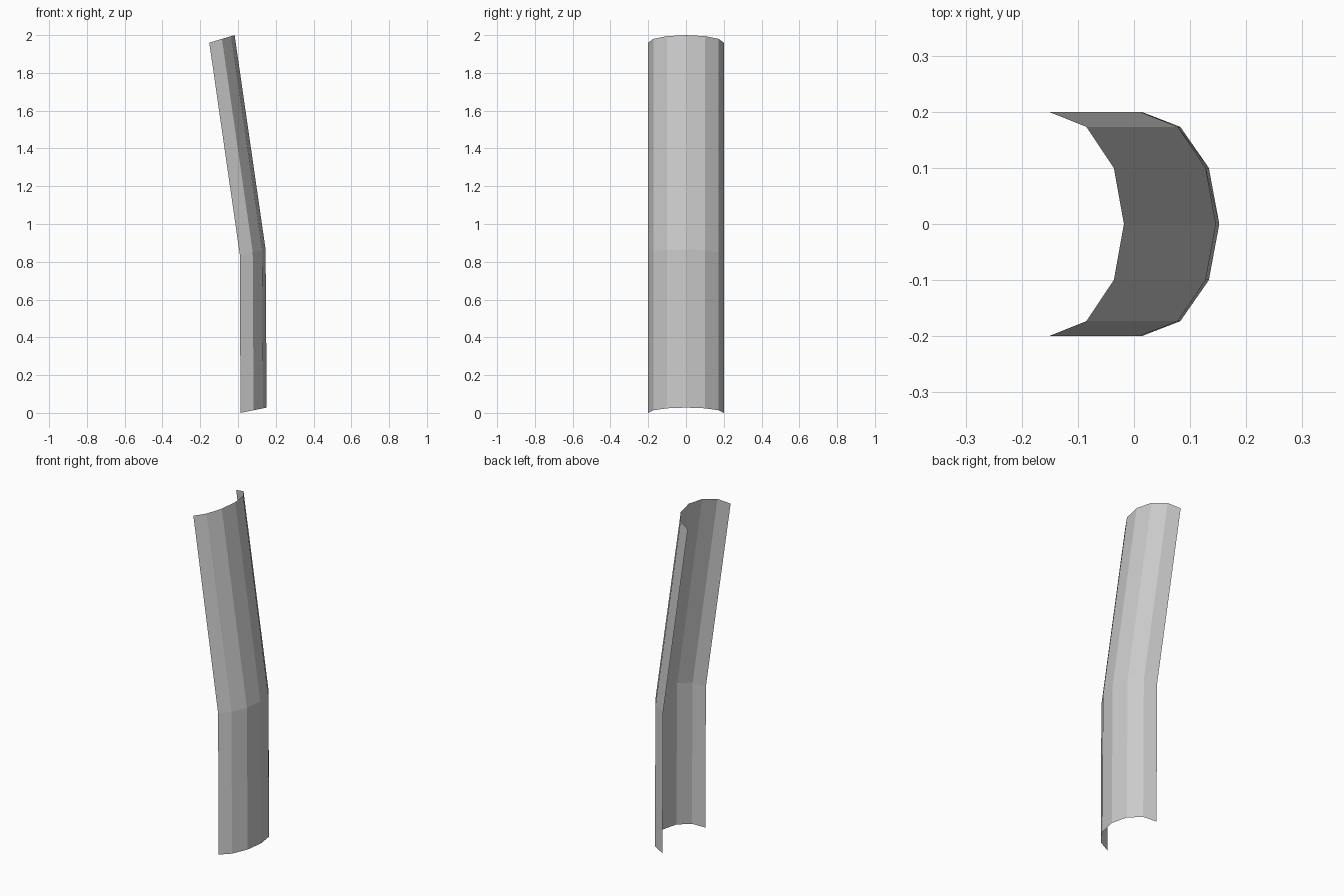
import bpy, bmesh
from math import sin, cos, pi

if "Cube" in bpy.data.objects:
    bpy.data.objects.remove(bpy.data.objects["Cube"])

SEGMENTS = 6      # flat facets around the half pipe
HALF_WIDTH = 0.2

# Each ring: x, z at the open edges, then x, z at the middle of the arc
RINGS = [
    (0.013, 0.0, 0.152, 0.028),     # foot
    (0.010, 0.835, 0.146, 0.866),   # bend
    (-0.152, 1.96, -0.018, 2.0),    # tip
]

# Thin half-pipe shell, lofted through the three tilted half rings
bm = bmesh.new()
rings = []
for ex, ez, mx, mz in RINGS:
    ring = []
    for i in range(SEGMENTS + 1):
        a = pi * i / SEGMENTS
        s = sin(a)
        ring.append(bm.verts.new((ex + (mx - ex) * s,
                                  -HALF_WIDTH * cos(a),
                                  ez + (mz - ez) * s)))
    rings.append(ring)
for low, high in zip(rings, rings[1:]):
    for i in range(SEGMENTS):
        bm.faces.new((low[i], low[i + 1], high[i + 1], high[i]))

mesh = bpy.data.meshes.new("bent_half_pipe")
bm.to_mesh(mesh)
bm.free()
bpy.context.collection.objects.link(bpy.data.objects.new("bent_half_pipe", mesh))
